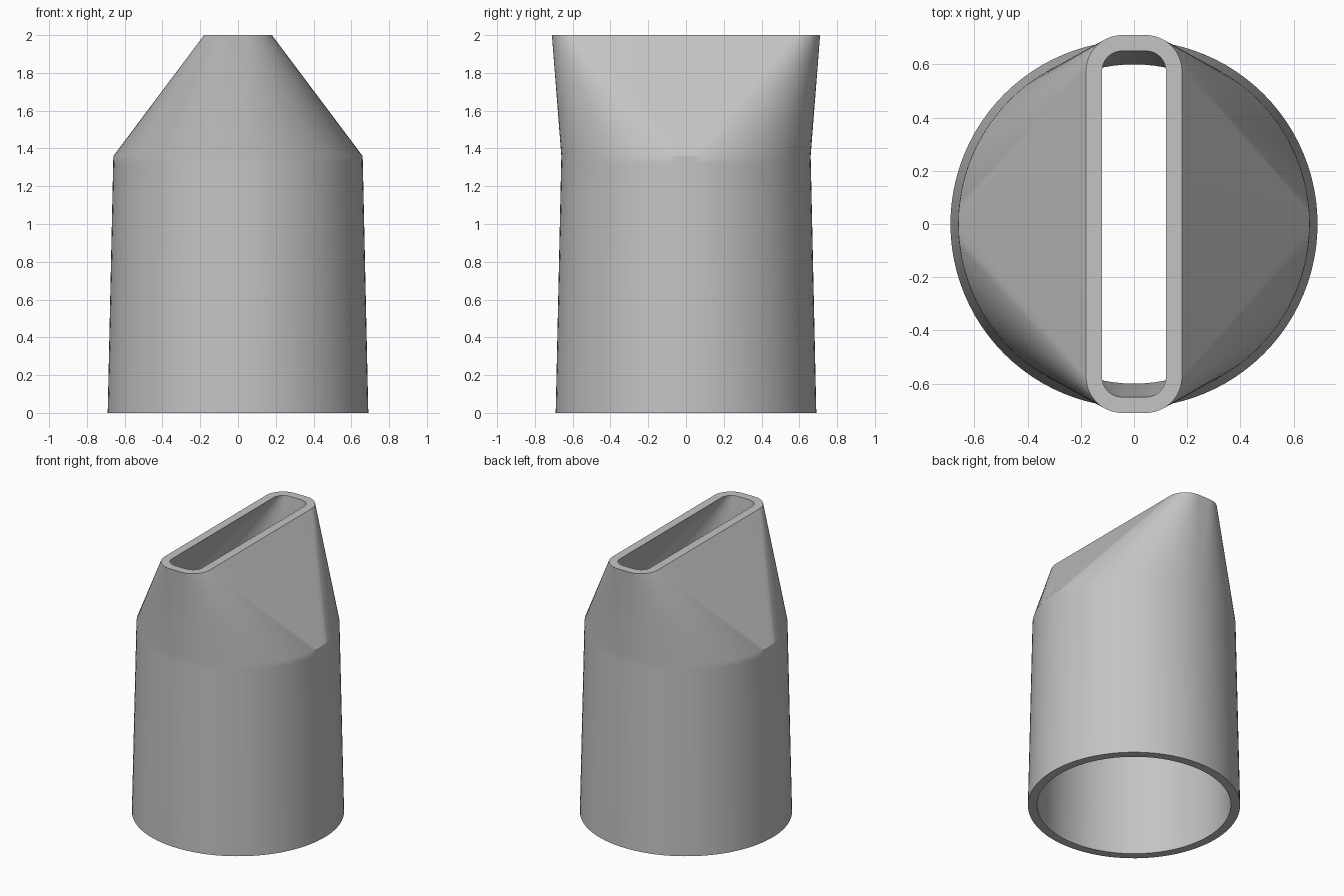
import bpy, bmesh
from math import cos, sin, pi, radians

cube = bpy.data.objects.get("Cube")
if cube:
    bpy.data.objects.remove(cube, do_unlink=True)

STEPS = 24          # segments per quarter turn
WALL = 0.06
BEND, TOP = 1.36, 2.0


def quarter_angles(q):
    return [(q + i / STEPS) * pi / 2 for i in range(STEPS + 1)]


def circle_ring(bm, r, z):
    return [bm.verts.new((r * cos(a), r * sin(a), z))
            for q in range(4) for a in quarter_angles(q)[:-1]]


def slot_ring(bm, hx, hy, r, z):
    """Rounded rectangle; each corner keeps both of its end points."""
    ring = []
    for q, (sx, sy) in enumerate([(1, 1), (-1, 1), (-1, -1), (1, -1)]):
        ring += [bm.verts.new((sx * (hx - r) + r * cos(a),
                               sy * (hy - r) + r * sin(a), z))
                 for a in quarter_angles(q)]
    return ring


def bridge(bm, a, b):
    n = len(a)
    for i in range(n):
        j = (i + 1) % n
        bm.faces.new((a[i], a[j], b[j], b[i]))


def shell(bm, inset):
    """Tapered tube lofted from a circle to a slot; returns end rings."""
    rings = [circle_ring(bm, r - inset, z)
             for r, z in ((0.69, 0), (0.661, 1.32), (0.66, BEND))]
    for a, b in zip(rings, rings[1:]):
        bridge(bm, a, b)
    slot = slot_ring(bm, 0.18 , 0.71, 0.135, TOP) if inset == 0 else \
        slot_ring(bm, 0.18 - inset, 0.71 - inset, 0.135 - inset, TOP)
    base, n, m = rings[-1], 4 * STEPS, 4 * (STEPS + 1)
    for q in range(4):
        s, t = q * STEPS, q * (STEPS + 1)
        # conical corner
        for i in range(STEPS):
            bm.faces.new((base[s + i], base[(s + i + 1) % n],
                          slot[t + i + 1], slot[t + i]))
        # flat triangle between two corners
        bm.faces.new((base[(s + STEPS) % n],
                      slot[(t + STEPS + 1) % m], slot[t + STEPS]))
    return rings[0], slot


# Hollow adapter body: outer skin, inner skin and the two rims
bm = bmesh.new()
outer_base, outer_slot = shell(bm, 0)
inner_base, inner_slot = shell(bm, WALL)
bridge(bm, outer_base, inner_base)
bridge(bm, outer_slot, inner_slot)
bmesh.ops.recalc_face_normals(bm, faces=bm.faces)
mesh = bpy.data.meshes.new("nozzle_adapter")
bm.to_mesh(mesh)
bm.free()
body = bpy.data.objects.new("nozzle_adapter", mesh)
bpy.context.collection.objects.link(body)

# Single grey plastic
grey = bpy.data.materials.new("grey_plastic")
grey.use_nodes = True
colour = (0.55, 0.55, 0.55, 1)
grey.diffuse_color = colour
grey.node_tree.nodes["Principled BSDF"].inputs["Base Color"].default_value = colour
mesh.materials.append(grey)

bpy.ops.object.select_all(action='DESELECT')
body.select_set(True)
bpy.context.view_layer.objects.active = body
bpy.ops.object.shade_smooth_by_angle(angle=radians(30))
